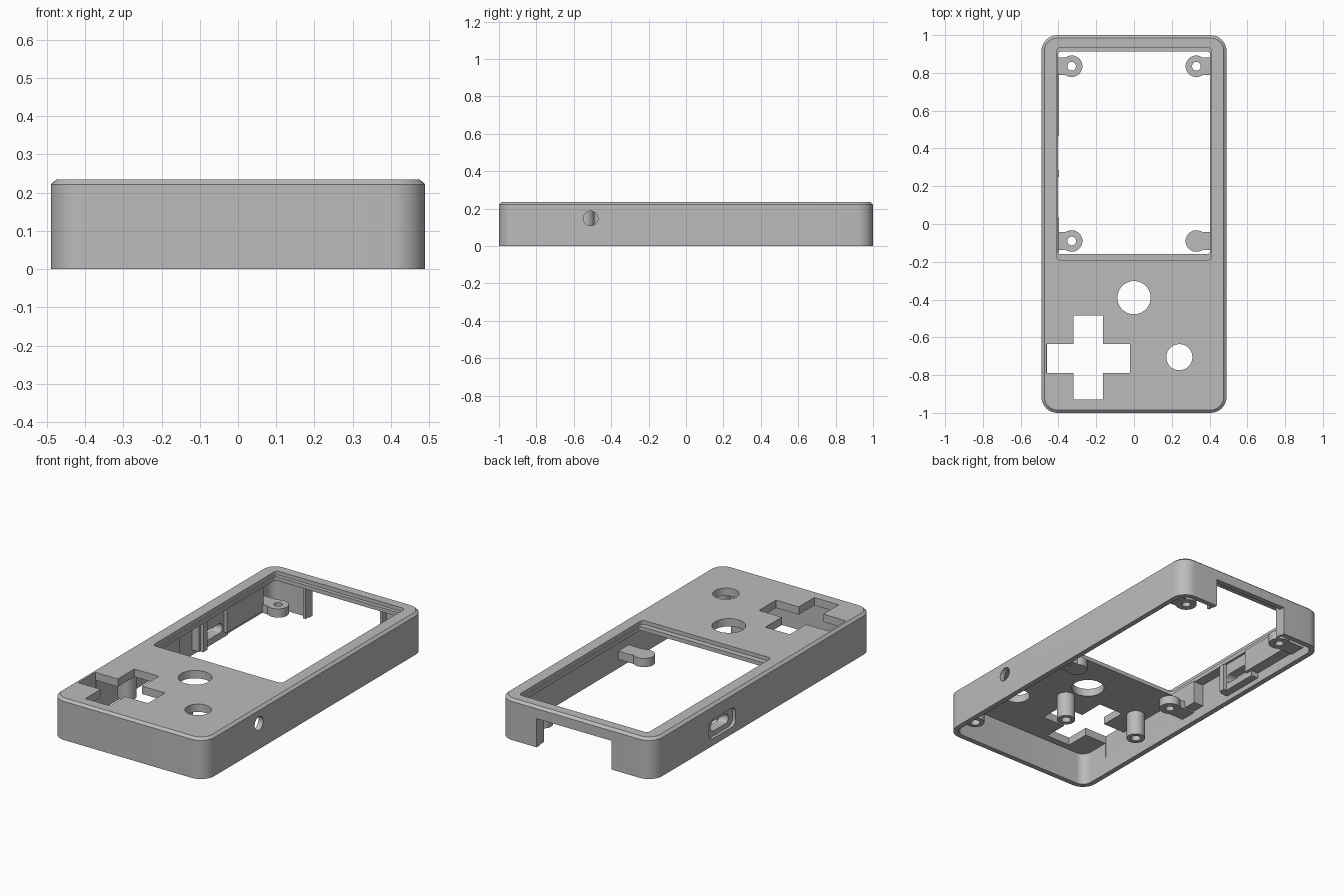
import bpy, bmesh, math
from mathutils import Vector

if "Cube" in bpy.data.objects:
    bpy.data.objects.remove(bpy.data.objects["Cube"])

grey = bpy.data.materials.new("Matte grey plastic")
grey.use_nodes = True
colour = (0.5, 0.5, 0.5, 1)
grey.diffuse_color = colour
grey.node_tree.nodes["Principled BSDF"].inputs["Base Color"].default_value = colour

TOP, UNDER = 0.235, 0.19      # face plate top and underside
WALL = 0.46                   # inner face of the side walls


def finish(name, bm):
    bmesh.ops.recalc_face_normals(bm, faces=bm.faces)
    mesh = bpy.data.meshes.new(name)
    bm.to_mesh(mesh)
    bm.free()
    mesh.materials.append(grey)
    obj = bpy.data.objects.new(name, mesh)
    bpy.context.collection.objects.link(obj)
    return obj


def outline(x0, x1, y0, y1, r, steps=8):
    """Rounded rectangle points, anticlockwise."""
    pts = []
    for i, (cx, cy) in enumerate([(x1 - r, y1 - r), (x0 + r, y1 - r),
                                  (x0 + r, y0 + r), (x1 - r, y0 + r)]):
        for k in range(steps + 1):
            a = math.pi / 2 * (i + k / steps)
            pts.append((cx + r * math.cos(a), cy + r * math.sin(a)))
    return pts


def loft(name, layers):
    """Closed solid through (points, z) layers with equal point counts."""
    bm = bmesh.new()
    rings = [[bm.verts.new((x, y, z)) for x, y in pts] for pts, z in layers]
    n = len(rings[0])
    for a, b in zip(rings, rings[1:]):
        for i in range(n):
            j = (i + 1) % n
            bm.faces.new((a[i], a[j], b[j], b[i]))
    bm.faces.new(rings[0][::-1])
    bm.faces.new(rings[-1])
    return finish(name, bm)


def prism(name, pts, z0, z1):
    return loft(name, [(pts, z0), (pts, z1)])


def box(name, x0, x1, y0, y1, z0, z1):
    return prism(name, [(x0, y0), (x1, y0), (x1, y1), (x0, y1)], z0, z1)


def circle(x, y, r, n=40):
    return [(x + r * math.cos(math.tau * i / n), y + r * math.sin(math.tau * i / n))
            for i in range(n)]


def tube(name, x, y, r, bore, z0, z1, n=32):
    bm = bmesh.new()
    profile = [(r, z0), (r, z1), (bore, z1), (bore, z0)]
    rings = [[bm.verts.new((px, py, z)) for px, py in circle(x, y, rad, n)]
             for rad, z in profile]
    for k in range(4):
        a, b = rings[k], rings[(k + 1) % 4]
        for i in range(n):
            j = (i + 1) % n
            bm.faces.new((a[i], a[j], b[j], b[i]))
    return finish(name, bm)


def side_prism(name, pts, x0, x1):
    """Prism along x from (y, z) points."""
    obj = prism(name, pts, x0, x1)
    for v in obj.data.vertices:
        v.co = Vector((v.co.z, v.co.x, v.co.y))
    return obj


def cut(target, cutters):
    for c in cutters:
        c.hide_render = True
        m = target.modifiers.new("cut", "BOOLEAN")
        m.operation, m.solver, m.object = "DIFFERENCE", "EXACT", c
    bpy.context.view_layer.update()
    graph = bpy.context.evaluated_depsgraph_get()
    mesh = bpy.data.meshes.new_from_object(target.evaluated_get(graph))
    target.modifiers.clear()
    target.data = mesh
    for c in cutters:
        bpy.data.objects.remove(c)


# Outer case with chamfered top edge
full = outline(-0.49, 0.49, -1, 1, 0.085)
inset = outline(-0.475, 0.475, -0.985, 0.985, 0.07)
case = loft("case_shell", [(full, 0), (full, TOP - 0.013), (inset, TOP)])

# D-pad cross, anticlockwise
xa, xb, xc, xd = -0.463, -0.32, -0.165, -0.02
ya, yb, yc, yd = -0.93, -0.79, -0.635, -0.485
cross = [(xb, ya), (xc, ya), (xc, yb), (xd, yb), (xd, yc), (xc, yc),
         (xc, yd), (xb, yd), (xb, yc), (xa, yc), (xa, yb), (xb, yb)]

cut(case, [
    prism("cavity", outline(-WALL, WALL, -0.97, 0.97, 0.055), -0.1, UNDER),
    prism("screen_recess", outline(-0.41, 0.41, -0.19, 0.933, 0.02), TOP - 0.022, 0.4),
    prism("screen_opening", outline(-0.402, 0.402, -0.158, 0.912, 0.012), 0.1, 0.4),
    prism("cross_opening", cross, 0.1, 0.4),
    prism("large_button_hole", circle(0, -0.39, 0.088), 0.1, 0.4),
    prism("small_button_hole", circle(0.24, -0.705, 0.069), 0.1, 0.4),
    box("back_notch", -0.225, 0.25, 0.9, 1.1, -0.1, 0.165),
    side_prism("side_hole", circle(-0.51, 0.148, 0.039), 0.4, 0.6),
    side_prism("port_recess", outline(0.25, 0.49, 0.04, 0.15, 0.035), -0.6, -0.4),
])

# Port plate behind the side recess, with a slot
port = box("port_plate", -0.472, -0.415, 0.24, 0.5, 0.03, UNDER)
cut(port, [side_prism("port_slot", outline(0.29, 0.45, 0.068, 0.122, 0.025), -0.6, -0.3)])
box("port_rib", -0.43, -0.396, 0.25, 0.287, 0.03, UNDER)

# Thicker wall sections beside the port
box("front_wall_pad", -WALL - 0.01, -0.397, -0.15, 0.035, 0.06, UNDER + 0.005)
box("back_wall_pad", -WALL - 0.01, -0.397, 0.465, 0.8, 0.06, UNDER + 0.005)

# Ribs flanking the back notch
for label, x in (("right", -0.24), ("left", 0.25)):
    box(label + "_notch_rib", x, x + 0.015, 0.935, 0.975, 0.005, UNDER + 0.005)

# Screen mounting lugs with arms to the side walls
for side, s in (("left", 1), ("right", -1)):
    for end, y in (("front", -0.09), ("back", 0.835)):
        name = f"{end}_{side}_lug"
        if s > 0 and y < 0:
            prism(name, circle(s * 0.33, y, 0.057), 0.05, 0.1)
        else:
            tube(name, s * 0.33, y, 0.057, 0.023, 0.05, 0.1)
        xs = sorted((s * 0.365, s * (WALL + 0.01)))
        box(name + "_arm", *xs, y - 0.047, y + 0.047, 0.051, 0.099)

# Screw posts under the face plate
for i, (x, y) in enumerate([(-0.39, -0.45), (0.03, -0.54), (0.39, -0.88)]):
    tube(f"screw_post_{i + 1}", x, y, 0.05, 0.026, 0.045, UNDER + 0.005)

# Smooth the rounded parts, keep edges crisp
bpy.ops.object.select_all(action="DESELECT")
for obj in bpy.context.collection.objects:
    if obj.type == "MESH" and grey.name in obj.data.materials:
        obj.select_set(True)
        bpy.context.view_layer.objects.active = obj
bpy.ops.object.shade_smooth_by_angle(angle=math.radians(30))
